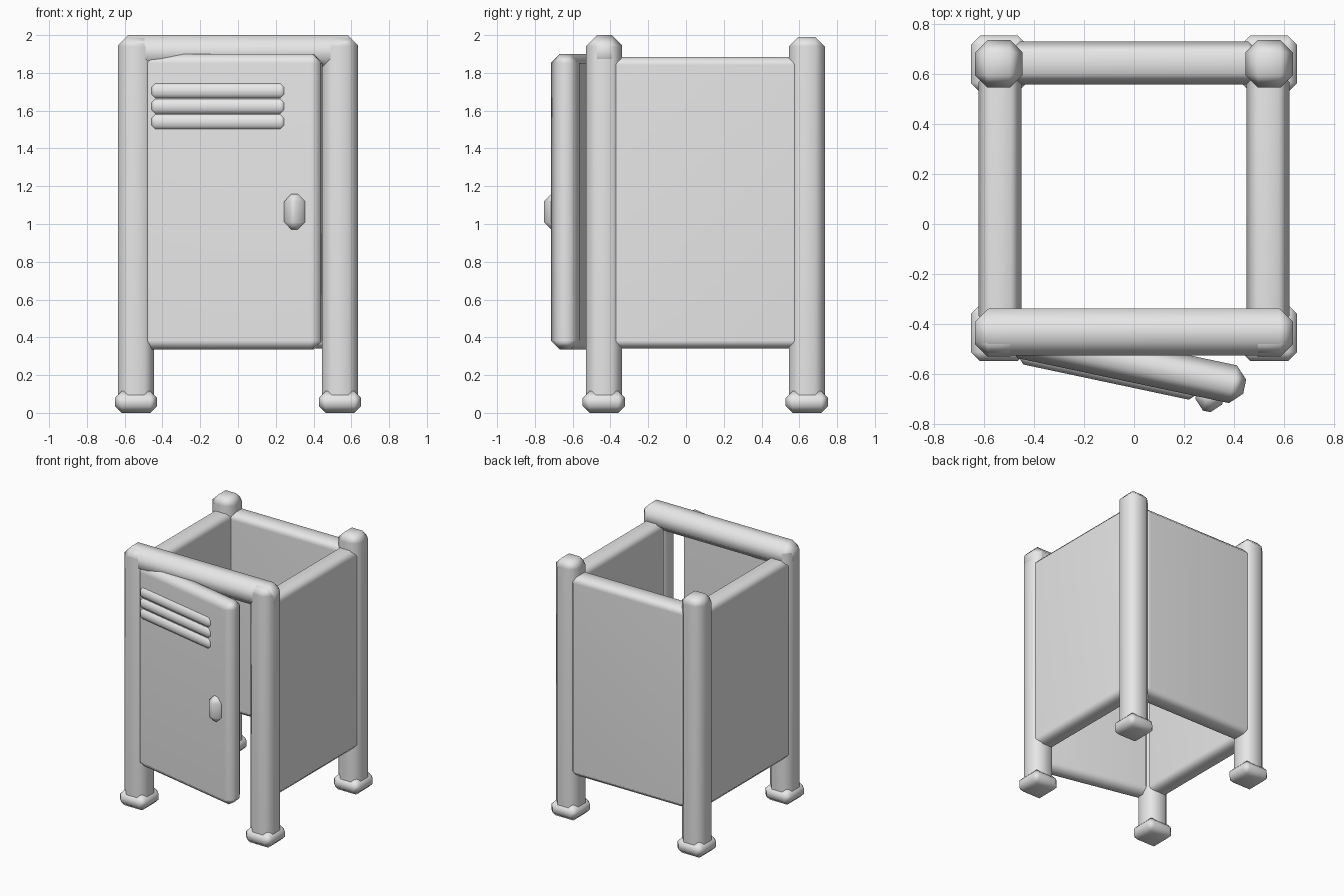
import bpy, bmesh, math
from mathutils import Matrix, Vector

cube = bpy.data.objects.get("Cube")
if cube:
    bpy.data.objects.remove(cube, do_unlink=True)

grey = bpy.data.materials.new("plain grey")
grey.use_nodes = True
colour = (0.8, 0.8, 0.8, 1)
grey.diffuse_color = colour
grey.node_tree.nodes["Principled BSDF"].inputs["Base Color"].default_value = colour


def block(name, low, high, bevel, place=None):
    """Box between two corners with soft chamfered edges."""
    low, high = Vector(low), Vector(high)
    bm = bmesh.new()
    bmesh.ops.create_cube(bm, size=1)
    for v in bm.verts:
        v.co = (low + high) / 2 + v.co * (high - low)
    bmesh.ops.bevel(bm, geom=bm.edges[:], offset=bevel, segments=1,
                    affect='EDGES', clamp_overlap=True)
    for f in bm.faces:
        f.smooth = True
    mesh = bpy.data.meshes.new(name)
    bm.to_mesh(mesh)
    bm.free()
    mesh.materials.append(grey)
    obj = bpy.data.objects.new(name, mesh)
    bpy.context.collection.objects.link(obj)
    if place:
        obj.matrix_world = place
    obj.modifiers.new("flat_panels", 'WEIGHTED_NORMAL')
    return obj


FRONT, BACK, SIDE = -0.435, 0.64, 0.54

# Corner posts with chunky feet
for side, sx in (("right", -1), ("left", 1)):
    for end, y in (("front", FRONT), ("back", BACK)):
        x = sx * SIDE
        block(f"{end}_{side}_post", (x - 0.095, y - 0.095, 0.04),
              (x + 0.095, y + 0.095, 1.99), 0.05)
        block(f"{end}_{side}_foot", (x - 0.112, y - 0.112, 0),
              (x + 0.112, y + 0.112, 0.115), 0.036)
    # Side wall
    x = sx * 0.535
    block(f"{side}_wall", (x - 0.086, -0.41, 0.34), (x + 0.086, 0.61, 1.885), 0.043)

# Back wall and beam over the doorway
block("back_wall", (-0.5, 0.558, 0.34), (0.5, 0.728, 1.885), 0.043)
block("front_beam", (-0.636, -0.525, 1.82), (0.636, -0.338, 2.0), 0.055)

# Door, ajar; its own frame has the free end at x = 0 and -y outwards
swing = Matrix.Translation((0.442, -0.65, 0)) @ Matrix.Rotation(math.radians(-12), 4, 'Z')
block("door", (-0.96, -0.077, 0.335), (0, 0.077, 1.9), 0.048, swing)

# Vent slats and handle on the door
for i in range(3):
    z = 1.5 + i * 0.082
    block(f"vent_slat_{i + 1}", (-0.905, -0.097, z), (-0.185, -0.04, z + 0.082), 0.022, swing)
block("door_handle", (-0.183, -0.128, 0.97), (-0.073, -0.02, 1.16), 0.04, swing)
